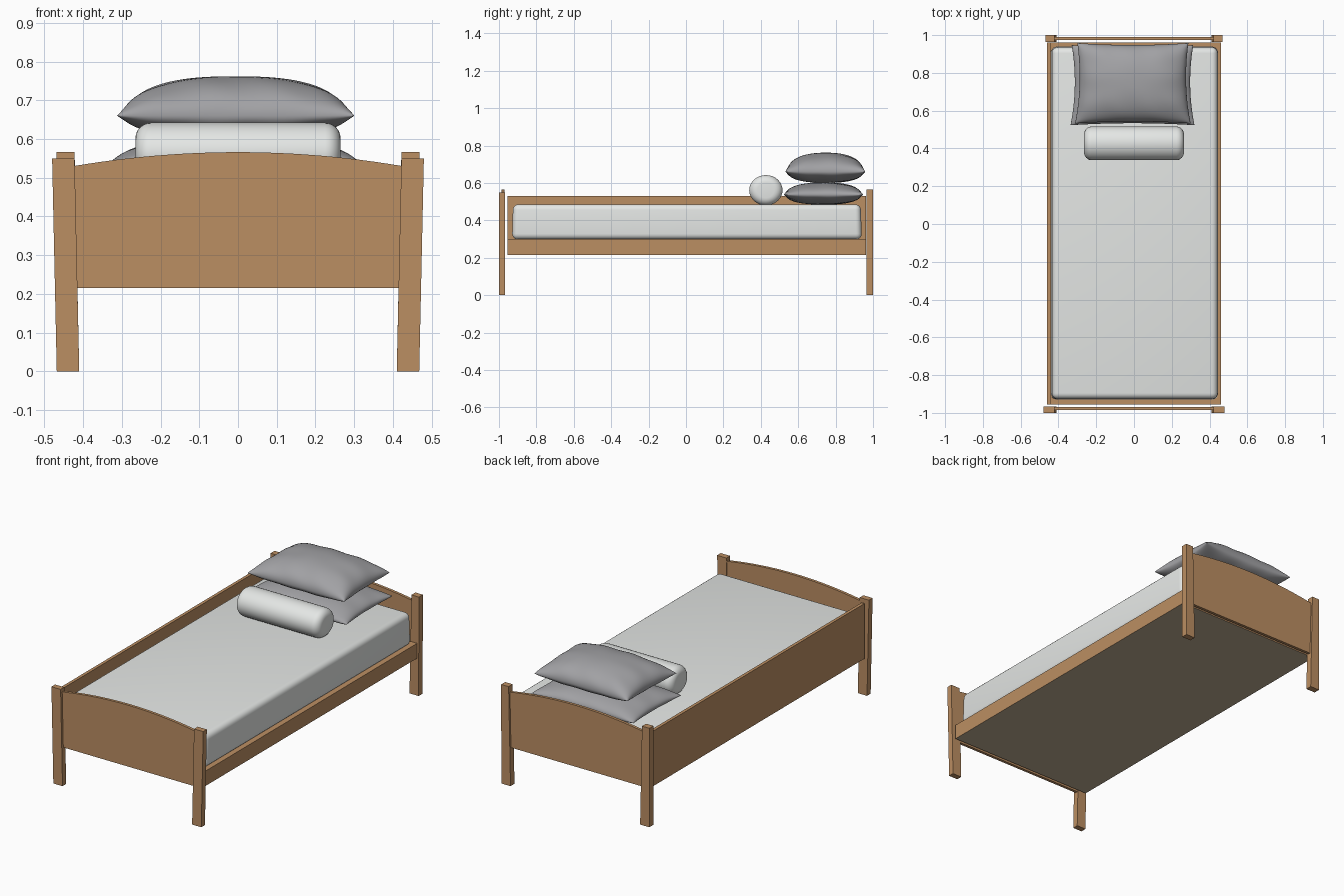
import bpy, bmesh, math

if "Cube" in bpy.data.objects:
    bpy.data.objects.remove(bpy.data.objects["Cube"])

def material(name, col):
    m = bpy.data.materials.new(name)
    m.diffuse_color = (*col, 1)
    m.use_nodes = True
    m.node_tree.nodes["Principled BSDF"].inputs["Base Color"].default_value = m.diffuse_color
    return m

WOOD = material("oak wood", (0.50, 0.272, 0.123))
SHEET = material("pale sheet", (0.78, 0.80, 0.785))
GREY = material("grey linen", (0.36, 0.36, 0.375))
PANEL = material("dull underside", (0.52, 0.42, 0.29))

def finish(name, bm, mat, smooth=False):
    bmesh.ops.recalc_face_normals(bm, faces=bm.faces)
    me = bpy.data.meshes.new(name)
    bm.to_mesh(me)
    bm.free()
    me.materials.append(mat)
    for p in me.polygons:
        p.use_smooth = smooth
    ob = bpy.data.objects.new(name, me)
    bpy.context.collection.objects.link(ob)
    return ob

def prism(name, sections, mat, smooth=False):
    """Closed solid lofted through rings of points."""
    bm = bmesh.new()
    rings = [[bm.verts.new(p) for p in s] for s in sections]
    n = len(rings[0])
    for a, b in zip(rings, rings[1:]):
        for i in range(n):
            bm.faces.new((a[i], a[(i + 1) % n], b[(i + 1) % n], b[i]))
    bm.faces.new(rings[0])
    bm.faces.new(rings[-1])
    return finish(name, bm, mat, smooth)

def rect(x0, x1, y0, y1, z):
    return [(x0, y0, z), (x1, y0, z), (x1, y1, z), (x0, y1, z)]

def box(name, x0, x1, y0, y1, z0, z1, mat):
    return prism(name, [rect(x0, x1, y0, y1, z0), rect(x0, x1, y0, y1, z1)], mat)

def bevel(ob, width, segments):
    b = ob.modifiers.new("round", 'BEVEL')
    b.width, b.segments = width, segments
    for p in ob.data.polygons:
        p.use_smooth = True

# Splayed corner posts, slightly lower at the foot end
for sx, side in ((-1, "left"), (1, "right")):
    for end, y0, y1, top, outer in (("foot", -1.0, -0.967, 0.55, 0.48),
                                    ("head", 0.964, 1.0, 0.566, 0.469)):
        prism(f"{end}_post_{side}",
              [rect(sx * 0.41, sx * 0.468, y0, y1, 0),
               rect(sx * 0.422, sx * outer, y0, y1, top)], WOOD)

# Arched end boards
N = 24
arch = [(-0.425 + 0.85 * i / N, 0.53 + 0.036 * (1 - (2 * i / N - 1) ** 2)) for i in range(N + 1)]
outline = arch + [(0.42, 0.215), (-0.42, 0.215)]
for name, y0, y1 in (("foot_board", -0.986, -0.970), ("head_board", 0.973, 0.989)):
    prism(name, [[(x, y, z) for x, z in outline] for y in (y0, y1)], WOOD)

# Base frame with the tall rail on the left; the underside has its own colour
base = box("bed_base", -0.460, 0.460, -0.955, 0.962, 0.215, 0.30, WOOD)
base.data.materials.append(PANEL)
for p in base.data.polygons:
    p.material_index = int(p.normal.z < -0.5)
box("tall_side_rail", -0.461, -0.443, -0.955, 0.962, 0.217, 0.531, WOOD)

# Mattress, drawn in slightly towards the top edge
m = prism("mattress", [rect(-0.440, 0.445, -0.93, 0.94, 0.298),
                       rect(-0.434, 0.442, -0.925, 0.934, 0.486)], SHEET)
bevel(m, 0.03, 5)

# Bolster: round section with rolled ends
R, L, r = 0.081, 0.265, 0.04
profile = [(-L, R - r)]
for i in range(1, 7):
    a = math.pi / 2 * i / 6
    profile.append((-L + r * (1 - math.cos(a)), R - r + r * math.sin(a)))
profile += [(-x, q) for x, q in reversed(profile)]
S = 32
bolster = prism("bolster",
                [[(x, 0.427 + q * 1.1 * math.cos(2 * math.pi * k / S),
                   0.561 + q * math.sin(2 * math.pi * k / S)) for k in range(S)]
                 for x, q in profile], SHEET, True)

def pillow(name, cx, cy, cz, a, b, up, down, lean):
    """Two puffed sheets meeting in a seam with pulled-out corners."""
    NX, NY = 44, 36
    bm = bmesh.new()
    seam = {}
    for sign, h in ((1, up), (-1, down)):
        grid = []
        for i in range(NX + 1):
            row = []
            for j in range(NY + 1):
                u = math.sin(math.pi / 2 * (2 * i / NX - 1))
                v = math.sin(math.pi / 2 * (2 * j / NY - 1))
                edge = i in (0, NX) or j in (0, NY)
                if edge and (i, j) in seam:
                    row.append(seam[i, j])
                    continue
                x = a * u * (1 - 0.06 * (1 - v * v)) * (1 - lean * v)
                y = b * v * (1 - 0.05 * (1 - u * u))
                puff = max(0, (1 - abs(u) ** 2.5) * (1 - abs(v) ** 2.3)) ** 0.47
                # soft creases running in from the seam
                crease = 1 + 0.05 * math.sin(11 * u + 3 * v) * v * v + 0.04 * math.sin(9 * v) * u * u
                vert = bm.verts.new((cx + x, cy + y, cz + sign * h * puff * crease))
                if edge:
                    seam[i, j] = vert
                row.append(vert)
            grid.append(row)
        for i in range(NX):
            for j in range(NY):
                bm.faces.new((grid[i][j], grid[i + 1][j], grid[i + 1][j + 1], grid[i][j + 1]))
    return finish(name, bm, GREY, True)

# Stacked pillows
pillow("lower_pillow", -0.008, 0.735, 0.537, 0.325, 0.212, 0.066, 0.053, 0.01)
pillow("upper_pillow", -0.006, 0.745, 0.660, 0.300, 0.213, 0.102, 0.060, 0.02)
